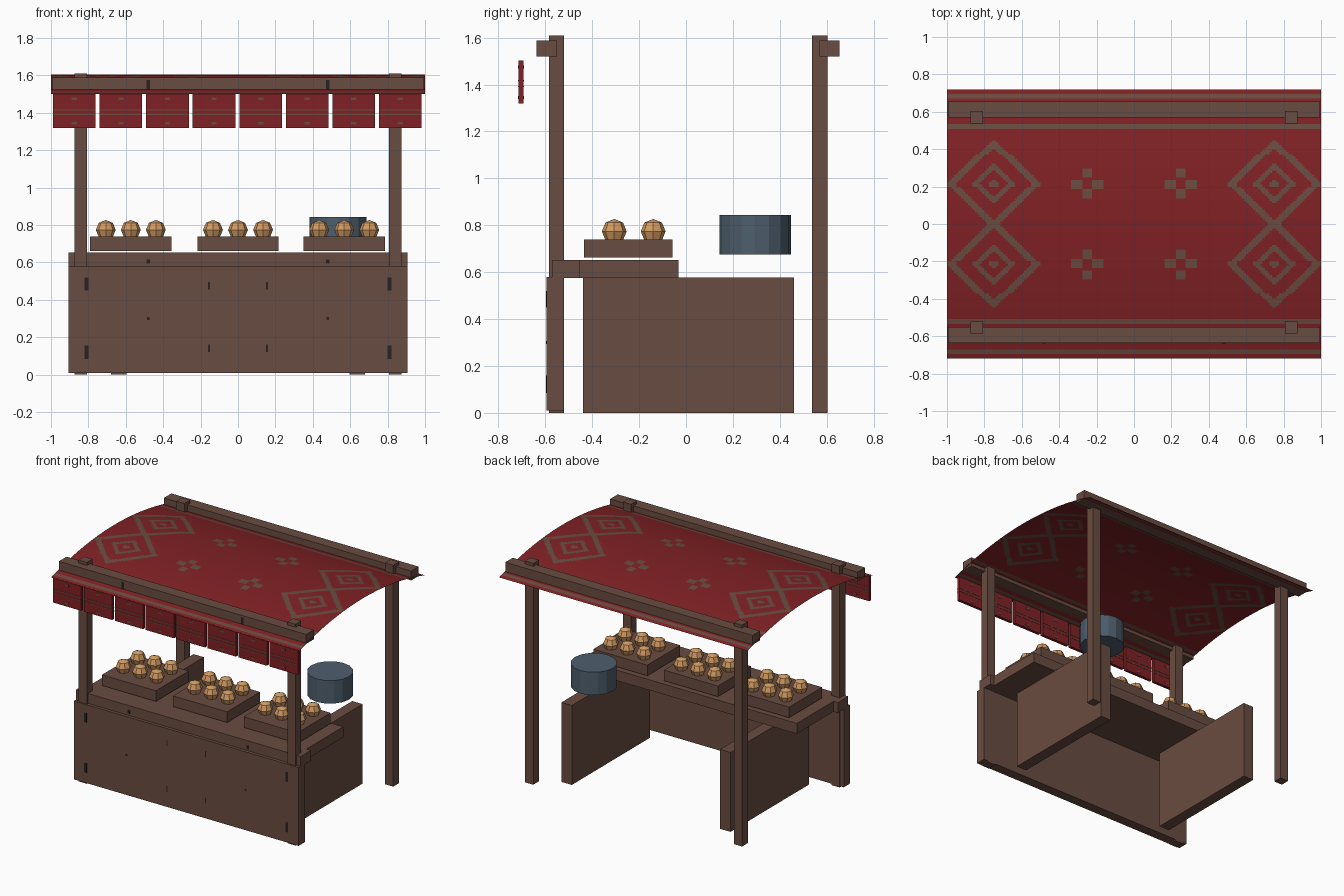
import bpy, bmesh, math

if "Cube" in bpy.data.objects:
    bpy.data.objects.remove(bpy.data.objects["Cube"])


def material(name, rgb):
    m = bpy.data.materials.new(name)
    m.diffuse_color = (*rgb, 1)
    m.use_nodes = True
    m.node_tree.nodes["Principled BSDF"].inputs["Base Color"].default_value = m.diffuse_color
    return m


WOOD = material("brown wood", (0.141, 0.072, 0.052))
RED = material("red cloth", (0.215, 0.015, 0.018))
TAN = material("baked tan", (0.65, 0.33, 0.125))
BLUE = material("slate blue", (0.076, 0.112, 0.150))
DARK = material("dark nail", (0.02, 0.016, 0.016))


def finish(bm, name, *mats):
    me = bpy.data.meshes.new(name)
    bm.to_mesh(me)
    bm.free()
    ob = bpy.data.objects.new(name, me)
    bpy.context.collection.objects.link(ob)
    for m in mats:
        me.materials.append(m)
    return ob


def box(name, x, y, z, mat=WOOD):
    bm = bmesh.new()
    bmesh.ops.create_cube(bm, size=1)
    for v in bm.verts:
        v.co = [a + (c + 0.5) * (b - a) for c, (a, b) in zip(v.co, (x, y, z))]
    return finish(bm, name, mat)


# Four posts and the two roof beams
for s, side in ((-1, "left"), (1, "right")):
    x = (s * 0.84 - 0.033, s * 0.84 + 0.033)
    box(f"front_post_{side}", x, (-0.585, -0.52), (0, 1.61))
    box(f"back_post_{side}", x, (0.537, 0.603), (0, 1.61))
box("front_beam", (-0.995, 0.995), (-0.637, -0.55), (1.52, 1.588))
box("back_beam", (-0.995, 0.995), (0.57, 0.655), (1.52, 1.588))

# Counter: front panel, side panels, top boards
box("front_panel", (-0.905, 0.905), (-0.595, -0.521), (0.01, 0.58))
box("left_panel", (-0.68, -0.597), (-0.44, 0.46), (0, 0.578))
box("right_panel", (0.597, 0.68), (-0.44, 0.46), (0, 0.578))
box("counter_front_board", (-0.905, 0.905), (-0.572, -0.455), (0.576, 0.652))
box("counter_back_board", (-0.87, 0.87), (-0.455, -0.032), (0.576, 0.652))

# Trays with two rows of rolls each
for i, cx in enumerate((-0.573, 0, 0.568)):
    box(f"tray_{i}", (cx - 0.217, cx + 0.217), (-0.435, -0.057), (0.662, 0.74))
    bm = bmesh.new()
    for dx in (-0.134, 0, 0.134):
        for y in (-0.306, -0.14):
            new = bmesh.ops.create_uvsphere(bm, u_segments=8, v_segments=4, radius=0.053)
            bmesh.ops.translate(bm, verts=new["verts"], vec=(cx + dx, y, 0.774))
    finish(bm, f"rolls_{i}", TAN)

# Blue pot behind the counter
bm = bmesh.new()
bmesh.ops.create_cone(bm, cap_ends=True, segments=16, radius1=0.153, radius2=0.153, depth=0.167)
bmesh.ops.translate(bm, verts=bm.verts, vec=(0.535, 0.295, 0.76))
finish(bm, "pot", BLUE)


# Arched cloth roof, woven pattern chosen face by face
def patterned(x, y):
    x, y = abs(x), abs(y)
    d = abs(x - 0.75) / 0.25 + abs(y - 0.215) / 0.235
    if 0.82 < d < 1.02 or 0.3 < d < 0.47 or d < 0.12:
        return True
    fx, fy = abs(x - 0.25), abs(y - 0.215)
    if abs(max(fx, fy) - 0.057) < 0.027 and min(fx, fy) < 0.026:
        return True
    return abs(y - 0.52) < 0.008 or abs(y - 0.682) < 0.009


HALF, SAG = 0.72, 0.105
R = (HALF ** 2 + SAG ** 2) / (2 * SAG)
bm = bmesh.new()
bmesh.ops.create_grid(bm, x_segments=160, y_segments=116, size=1)
for v in bm.verts:
    v.co.y *= HALF
for f in bm.faces:
    c = f.calc_center_median()
    f.material_index = int(patterned(c.x, c.y))
    f.smooth = True
for v in bm.verts:
    v.co.z = 1.606 - R + math.sqrt(R * R - v.co.y ** 2)
finish(bm, "roof_cloth", RED, WOOD)

# Valance flaps with woven stripes and marks
for i in range(8):
    cx = -0.875 + i * 0.249
    box(f"valance_{i}", (cx - 0.114, cx + 0.114), (-0.715, -0.693), (1.32, 1.503), RED)
    for z in (1.392, 1.416):
        box(f"valance_stripe_{i}", (cx - 0.113, cx + 0.113), (-0.717, -0.691), (z - 0.003, z + 0.003))
    for z in (1.345, 1.475):
        box(f"valance_mark_{i}", (cx - 0.014, cx + 0.014), (-0.717, -0.691), (z - 0.007, z + 0.007))

# Dark nails and knots on the front
for s in (-1, 1):
    for x, z, w, h, y in ((0.48, 0.605, 0.01, 0.012, -0.573), (0.48, 0.3, 0.007, 0.007, -0.596),
                          (0.81, 0.485, 0.01, 0.035, -0.596), (0.81, 0.12, 0.01, 0.035, -0.596),
                          (0.155, 0.475, 0.005, 0.02, -0.596), (0.155, 0.14, 0.005, 0.02, -0.596),
                          (0.48, 1.55, 0.01, 0.025, -0.638)):
        box("nail", (s * x - w, s * x + w), (y, y + 0.004), (z - h, z + h), DARK)
